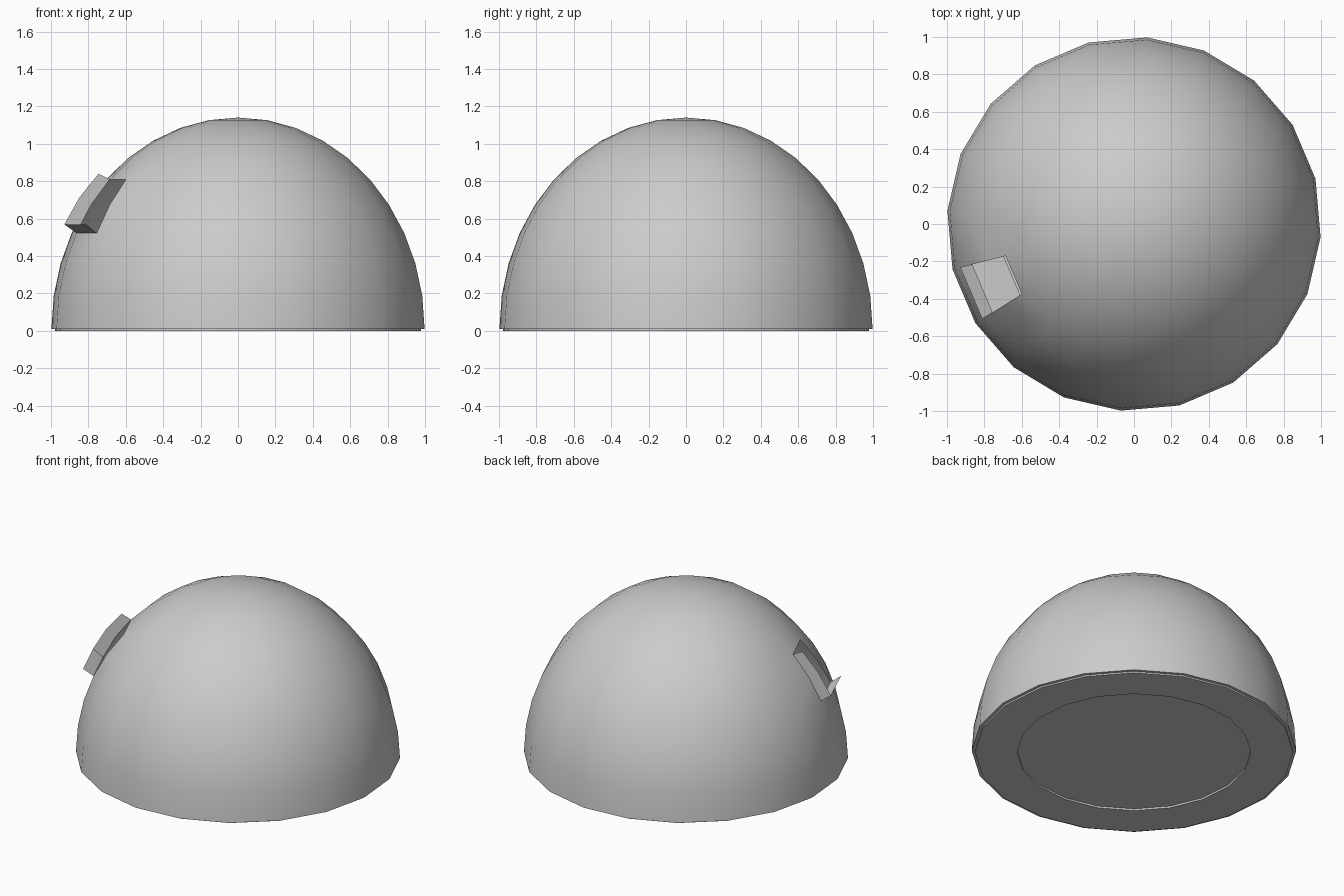
import bpy
import bmesh
from math import sin, cos, radians

SIDES = 20
STEP = 360 / SIDES
TURN = -4            # the facets are turned slightly about z
HEIGHT = 1.13
RIM = 0.01
WINDOW_SIDE = 11     # facet column that holds the opening
WINDOW_ROWS = (3, 4)  # dome rows that are open

if "Cube" in bpy.data.objects:
    bpy.data.objects.remove(bpy.data.objects["Cube"], do_unlink=True)

grey = bpy.data.materials.new("plain grey")
grey.use_nodes = True
colour = (0.6, 0.6, 0.6, 1)
grey.diffuse_color = colour
grey.node_tree.nodes["Principled BSDF"].inputs["Base Color"].default_value = colour


def point(radius, z, column):
    a = radians(TURN + STEP * column)
    return (radius * cos(a), radius * sin(a), z)


def finish(bm, name):
    mesh = bpy.data.meshes.new(name)
    bm.to_mesh(mesh)
    bm.free()
    mesh.materials.append(grey)
    ob = bpy.data.objects.new(name, mesh)
    bpy.context.collection.objects.link(ob)
    bpy.ops.object.select_all(action="DESELECT")
    ob.select_set(True)
    bpy.context.view_layer.objects.active = ob
    bpy.ops.object.shade_smooth_by_angle(angle=radians(30))
    return ob


def revolve(bm, profile, skip=()):
    """Join rings of facets along a profile, leaving out (row, column) pairs."""
    rings = [[bm.verts.new(point(r, z, c)) for c in range(SIDES)] for r, z in profile]
    for row, (low, up) in enumerate(zip(rings, rings[1:])):
        for c in range(SIDES):
            n = (c + 1) % SIDES
            if (row, c) not in skip:
                bm.faces.new((low[c], low[n], up[n], up[c]))
    return rings


def dome_point(row):
    a = radians(9 * row)
    return cos(a), RIM + HEIGHT * sin(a)


# Hollow dome with a two-facet opening
bm = bmesh.new()
rings = revolve(bm, [dome_point(i) for i in range(10)],
                {(row, WINDOW_SIDE) for row in WINDOW_ROWS})
apex = bm.verts.new((0, 0, RIM + HEIGHT))
for c in range(SIDES):
    bm.faces.new((rings[-1][c], rings[-1][(c + 1) % SIDES], apex))
finish(bm, "dome")

# Floor with a stepped rim and a shallow recess underneath
bm = bmesh.new()
rings = revolve(bm, [(0.72, 0.012), (0.72, 0), (0.98, 0), (0.98, RIM), (1, RIM)])
bm.faces.new(rings[0])
finish(bm, "floor")

# Lips standing out from the opening: (row, radial offset, rise)
edge = []
for row, out, rise in ((3, 0.066, 0.046), (4, 0.064, 0.04), (5, 0.061, 0.031)):
    r, z = dome_point(row)
    edge.append(((r, z), (r + out, z + rise)))

# Bottom lip
bm = bmesh.new()
inner, outer = edge[0]
bm.faces.new([bm.verts.new(point(*p, c)) for p, c in (
    (inner, WINDOW_SIDE), (outer, WINDOW_SIDE),
    (outer, WINDOW_SIDE + 1), (inner, WINDOW_SIDE + 1))])
finish(bm, "opening_bottom_lip")

# Side lip, following the curve of the dome
bm = bmesh.new()
pairs = [[bm.verts.new(point(*p, WINDOW_SIDE)) for p in pair] for pair in edge]
for (a, b), (d, e) in zip(pairs, pairs[1:]):
    bm.faces.new((a, b, e, d))
finish(bm, "opening_side_lip")
